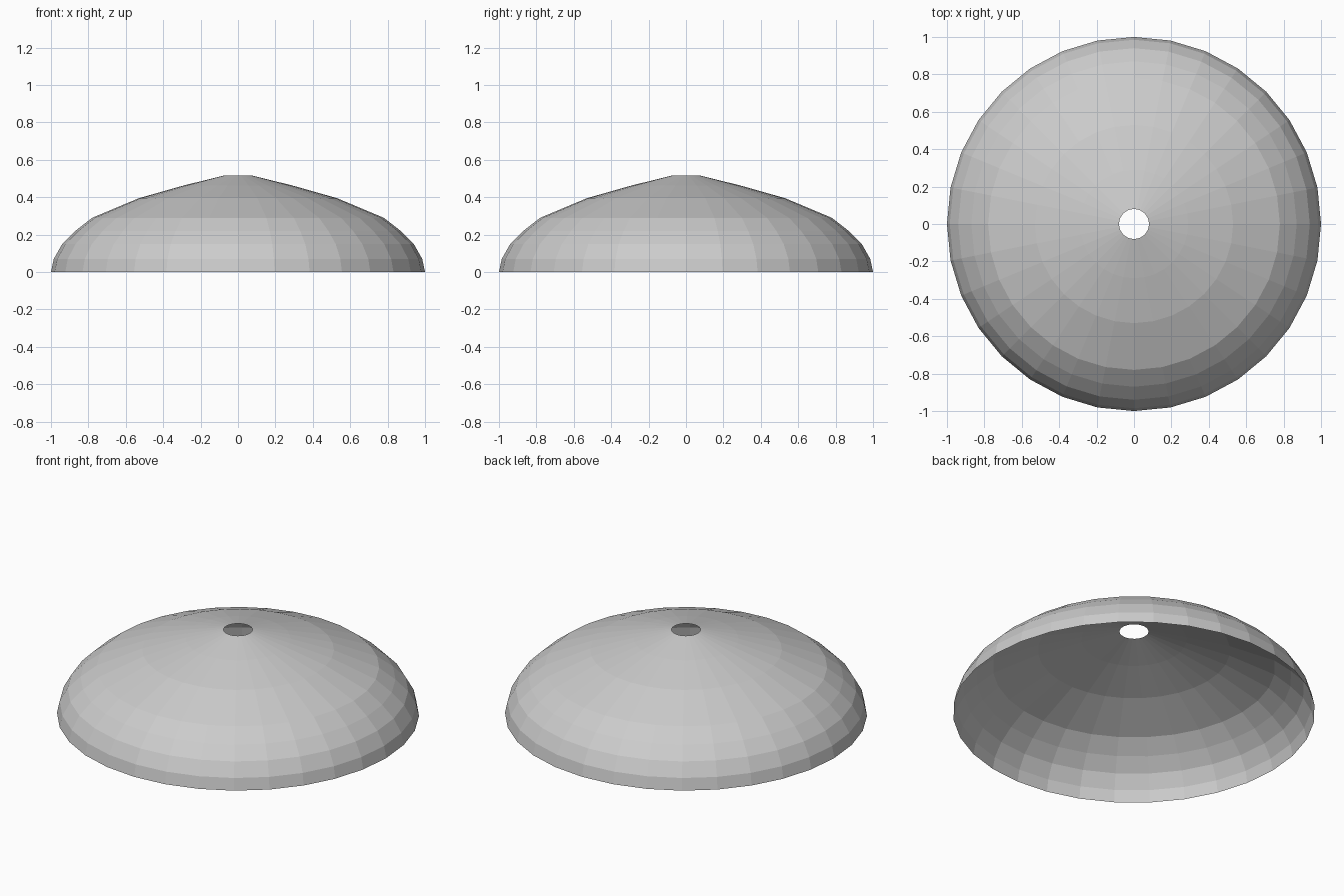
import bpy, bmesh, math

if "Cube" in bpy.data.objects:
    bpy.data.objects.remove(bpy.data.objects["Cube"])

SIDES = 32
# Profile from rim to the hole at the top: (radius, height)
PROFILE = [(1.0, 0.0), (0.985, 0.07), (0.94, 0.15), (0.87, 0.22),
           (0.78, 0.29), (0.53, 0.395), (0.29, 0.463), (0.08, 0.515)]

# Open dome shade, one ring of vertices per profile point
bm = bmesh.new()
rings = []
for r, z in PROFILE:
    rings.append([bm.verts.new((r * math.cos(2 * math.pi * i / SIDES),
                                r * math.sin(2 * math.pi * i / SIDES), z))
                  for i in range(SIDES)])
for low, high in zip(rings, rings[1:]):
    for i in range(SIDES):
        j = (i + 1) % SIDES
        bm.faces.new((low[i], low[j], high[j], high[i]))

mesh = bpy.data.meshes.new("dome_shade")
bm.to_mesh(mesh)
bm.free()
bpy.context.collection.objects.link(bpy.data.objects.new("dome_shade", mesh))
